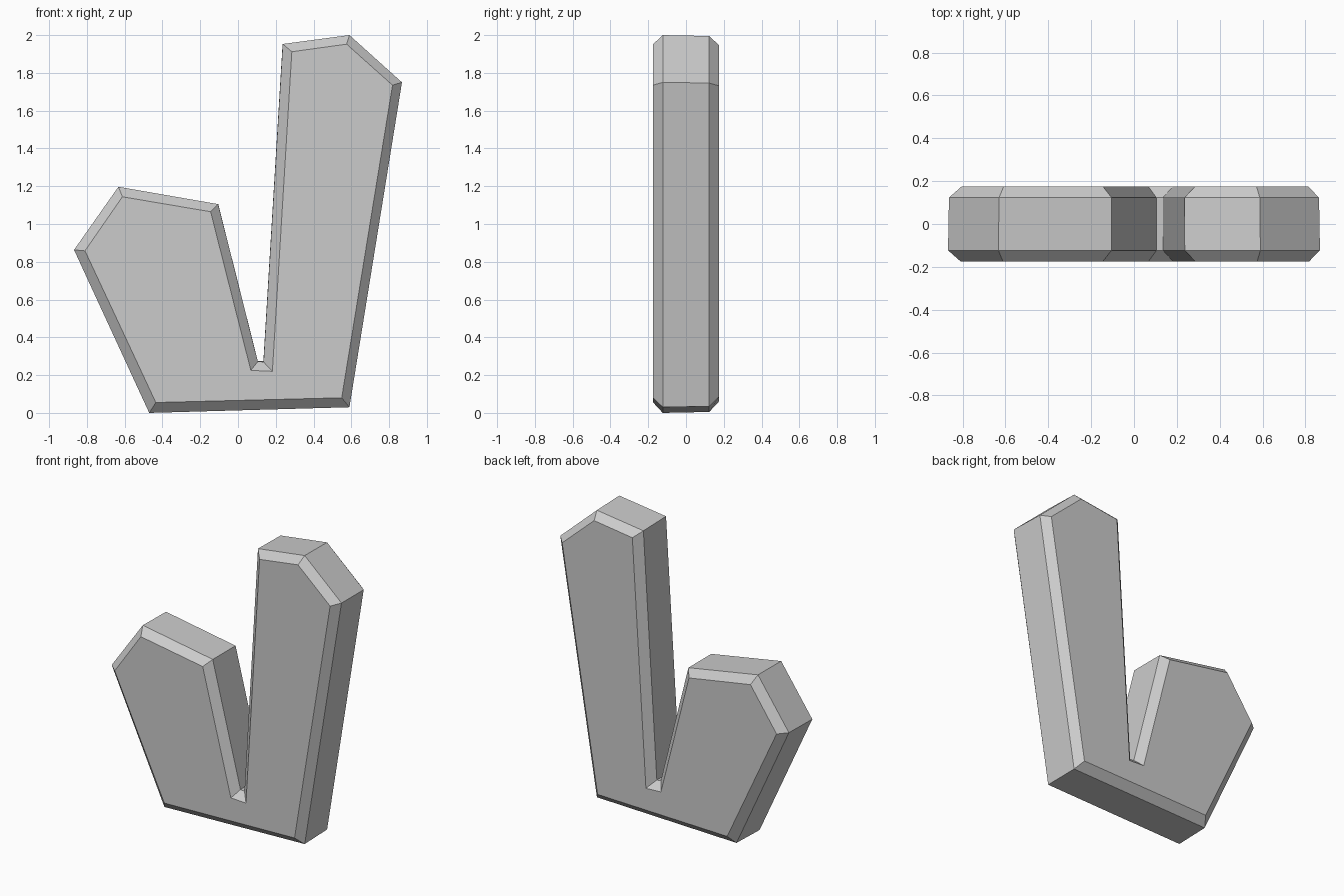
import bpy, bmesh

if "Cube" in bpy.data.objects:
    bpy.data.objects.remove(bpy.data.objects["Cube"])

# Outline (x, z) of the widest section and of the inset flat faces
outer = [(-0.47, 0.0), (0.59, 0.03), (0.868, 1.75), (0.59, 2.0), (0.237, 1.953),
         (0.135, 0.27), (0.105, 0.272), (-0.105, 1.105), (-0.633, 1.197), (-0.868, 0.863)]
inner = [(-0.435, 0.055), (0.549, 0.08), (0.818, 1.735), (0.575, 1.952), (0.285, 1.912),
         (0.182, 0.22), (0.068, 0.225), (-0.145, 1.065), (-0.612, 1.144), (-0.81, 0.858)]


def ring(bm, points, y, scale):
    return [bm.verts.new((x * scale, y, 1 + (z - 1) * scale)) for x, z in points]


# Bevelled slab: front face, front chamfer, side walls, back chamfer, back face
bm = bmesh.new()
rings = [ring(bm, inner, -0.174, 1.0), ring(bm, outer, -0.123, 1.0),
         ring(bm, outer, 0.123, 0.995), ring(bm, inner, 0.174, 0.995)]
n = len(outer)
for a, b in zip(rings, rings[1:]):
    for i in range(n):
        j = (i + 1) % n
        bm.faces.new((a[i], a[j], b[j], b[i]))
bm.faces.new(rings[0])
bm.faces.new(rings[-1][::-1])
bmesh.ops.recalc_face_normals(bm, faces=bm.faces)

mesh = bpy.data.meshes.new("forked_slab")
bm.to_mesh(mesh)
bm.free()
slab = bpy.data.objects.new("forked_slab", mesh)
bpy.context.collection.objects.link(slab)
